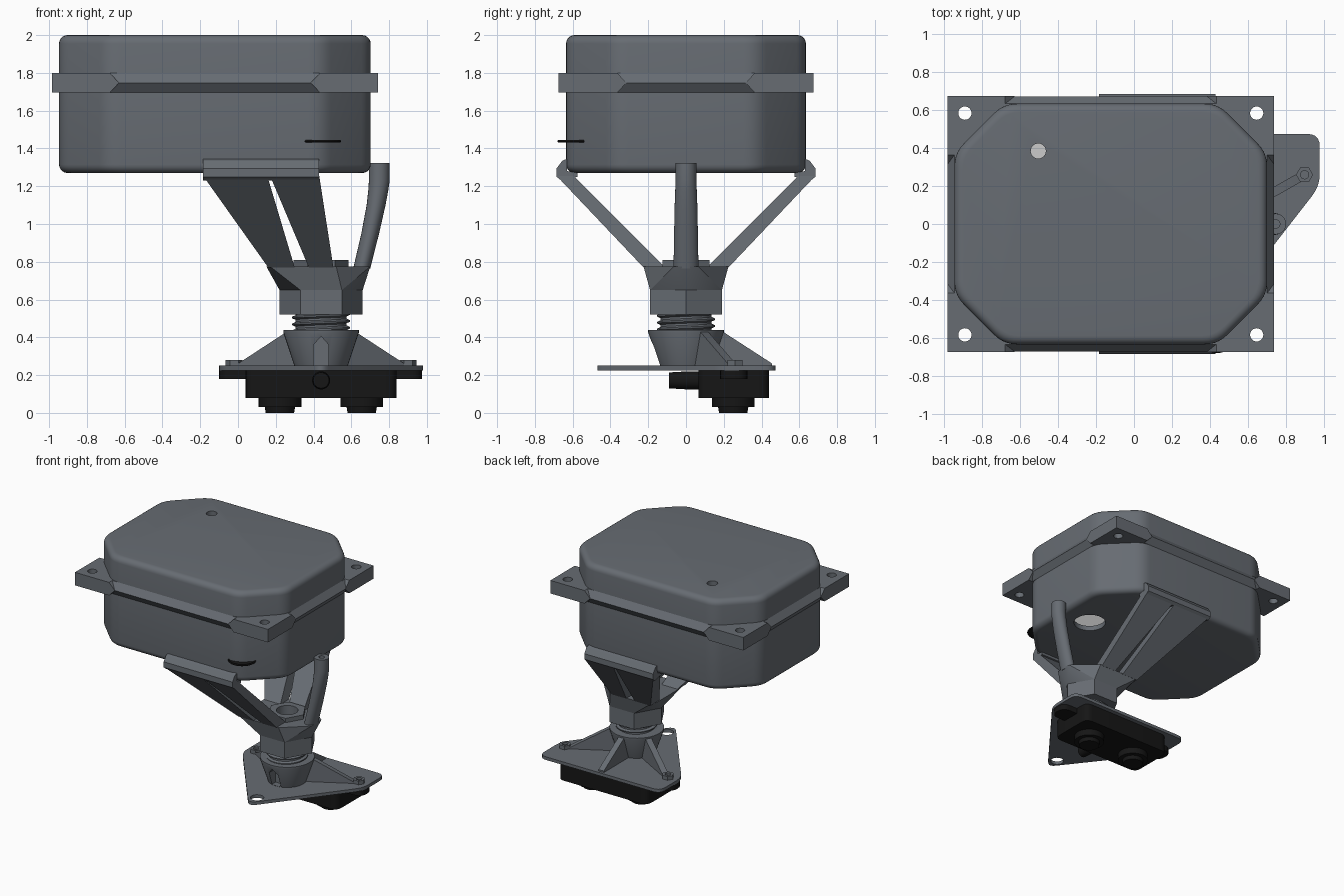
import bpy, bmesh, math
from mathutils import Vector, Matrix

if "Cube" in bpy.data.objects:
    bpy.data.objects.remove(bpy.data.objects["Cube"])

AX = 0.44        # x of the mount axis
BX = -0.1225     # x centre of the housing


def material(name, r, g, b):
    m = bpy.data.materials.new(name)
    m.diffuse_color = (r, g, b, 1)
    m.use_nodes = True
    m.node_tree.nodes["Principled BSDF"].inputs["Base Color"].default_value = m.diffuse_color
    return m


grey = material("grey_paint", 0.135, 0.15, 0.17)
light = material("light_lining", 0.75, 0.75, 0.73)
black = material("black_plastic", 0.008, 0.008, 0.008)


def finish(name, bm, mat=None):
    bmesh.ops.recalc_face_normals(bm, faces=bm.faces)
    me = bpy.data.meshes.new(name)
    bm.to_mesh(me)
    bm.free()
    ob = bpy.data.objects.new(name, me)
    bpy.context.collection.objects.link(ob)
    me.materials.append(mat or grey)
    return ob


def loft(name, rings, mat=None):
    bm = bmesh.new()
    vs = [[bm.verts.new(p) for p in r] for r in rings]
    n = len(vs[0])
    for a, b in zip(vs, vs[1:]):
        for i in range(n):
            bm.faces.new((a[i], a[(i + 1) % n], b[(i + 1) % n], b[i]))
    bm.faces.new(vs[0][::-1])
    bm.faces.new(vs[-1])
    return finish(name, bm, mat)


def prism(name, pts, lo, hi, axis='z', mat=None):
    """Extrude a 2D profile along an axis."""
    put = {'x': lambda a, b, t: (t, a, b), 'y': lambda a, b, t: (a, t, b),
           'z': lambda a, b, t: (a, b, t)}[axis]
    return loft(name, [[put(a, b, t) for a, b in pts] for t in (lo, hi)], mat)


def ellipse(cx, cy, rx, ry, z, seg):
    return [(cx + rx * math.cos(2 * math.pi * i / seg),
             cy + ry * math.sin(2 * math.pi * i / seg), z) for i in range(seg)]


def lathe(name, cx, cy, prof, seg=40, mat=None):
    """Stack of circles: prof is (radius, z) pairs."""
    return loft(name, [ellipse(cx, cy, r, r, z, seg) for r, z in prof], mat)


def cut(obs, cutter):
    for ob in obs:
        m = ob.modifiers.new("cut", 'BOOLEAN')
        m.object, m.operation, m.solver = cutter, 'DIFFERENCE', 'EXACT'
        bpy.context.view_layer.objects.active = ob
        bpy.ops.object.modifier_apply(modifier=m.name)
    bpy.data.objects.remove(cutter)


def octagon(d):
    """Housing outline inset by d."""
    hx, hy, c = 0.825 - d, 0.635 - d, 0.26 - 0.586 * d
    q = [(hx, hy - c), (hx - c, hy), (-hx + c, hy), (-hx, hy - c)]
    return [(BX + x, y) for x, y in q + [(-x, -y) for x, y in q]]


def rounded(pts, r, n=5):
    """Round the corners of a 2D polygon."""
    out = []
    for i, p in enumerate(pts):
        p, a, b = Vector(p), Vector(pts[i - 1]), Vector(pts[(i + 1) % len(pts)])
        s, e = p + (a - p).normalized() * r, p + (b - p).normalized() * r
        for k in range(n + 1):
            t = k / n
            out.append(tuple(s * (1 - t) ** 2 + p * 2 * t * (1 - t) + e * t * t))
    return out


def rect(x0, x1, y0, y1):
    return [(x0, y0), (x1, y0), (x1, y1), (x0, y1)]


# housing: hollow octagonal box with rounded rims
R = 0.045
arc = [(R * (1 - math.sin(a)), R * (1 - math.cos(a)))
       for a in [math.pi / 2 * i / 5 for i in range(6)]]
levels = [(d, 1.27 + h) for d, h in arc] + [(d, 2.0 - h) for d, h in arc[::-1]]
housing = loft("housing", [[(x, y, z) for x, y in rounded(octagon(d), 0.07)] for d, z in levels])
cut([housing], prism("cavity", octagon(0.045), 1.31, 1.96))
cut([housing], lathe("lid_hole", -0.505, 0.385, [(0.04, 1.9), (0.04, 2.1)], 24))
cut([housing], lathe("base_hole", AX, 0, [(0.12, 1.2), (0.12, 1.4)]))
housing.data.materials.clear()
housing.data.materials.append(grey)
housing.data.materials.append(light)
for p in housing.data.polygons:
    c = p.center
    p.material_index = int(abs(c.x - BX) < 0.785 and abs(c.y) < 0.595 and 1.305 < c.z < 1.965
                           and abs(c.x - BX) + abs(c.y) < 1.15)

# flange corners with pointed ends and screw holes
for sx in (-1, 1):
    for sy in (-1, 1):
        rings = []
        for z, d in ((1.695, 0), (1.7475, 0.05), (1.80, 0)):
            e, f = 0.557 - d, 0.365 - d
            q = [(e, 0.675), (0.8625, 0.675), (0.8625, f), (0.79, f), (0.79, 0.365),
                 (0.557, 0.6), (e, 0.6)]
            rings.append([(BX + sx * x, sy * y, z) for x, y in q])
        corner = loft("flange_corner", rings)
        cut([corner], lathe("screw_hole", BX + sx * 0.77, sy * 0.585,
                            [(0.035, 1.6), (0.035, 1.9)], 24))

# ridge around the joint between the corners
for s in (-1, 1):
    prism("side_ridge", [(s * 0.615, 1.80), (s * 0.635, 1.80), (s * 0.674, 1.7475),
                         (s * 0.635, 1.695), (s * 0.615, 1.695)], BX - 0.56, BX + 0.56, 'x')
    ex = lambda d: BX + s * d
    prism("end_ridge", [(ex(0.80), 1.80), (ex(0.825), 1.80), (ex(0.8615), 1.7475),
                        (ex(0.825), 1.695), (ex(0.80), 1.695)], -0.37, 0.37, 'y')

# wire loop through the front wall
loop = [ellipse(AX, -0.575, r, r, 1.438 + h, 32)
        for r, h in ((0.092, 0), (0.096, 0.007), (0.102, 0.007), (0.106, 0),
                     (0.102, -0.007), (0.096, -0.007), (0.092, 0))]
loft("wire_loop", loop, black)

# side brackets: pad hugging the box edge and two tapered legs
for s in (-1, 1):
    prism("bracket_pad", [(s * y, z) for y, z in (
        (0.63, 1.345), (0.655, 1.335), (0.685, 1.295), (0.685, 1.25), (0.66, 1.23),
        (0.575, 1.25), (0.575, 1.272), (0.63, 1.28))], -0.185, 0.43, 'x')
    for (a, b), (c, d) in (((0.16, 0.30), (-0.185, 0.155)), ((0.375, 0.505), (0.17, 0.43))):
        loft("bracket_leg", [[(x, s * y, z) for x, y in rect(x0, x1, y0, y1)]
                             for x0, x1, y0, y1, z in ((a, b, 0.11, 0.225, 0.77),
                                                       (c, d, 0.595, 0.685, 1.255))])

# end bracket: curved arm rising to a drilled boss
arm = loft("end_bracket", [ellipse(x, 0, rx, ry, z, 24) for x, rx, ry, z in (
    (0.655, 0.045, 0.066, 0.765), (0.70, 0.047, 0.063, 0.95), (0.731, 0.05, 0.06, 1.10),
    (0.743, 0.053, 0.057, 1.18), (0.748, 0.055, 0.055, 1.23), (0.748, 0.055, 0.055, 1.322))])
cut([arm], lathe("boss_hole", 0.748, 0, [(0.022, 1.26), (0.022, 1.4)], 16))

# hexagonal collar with a flared head under the brackets
hexa = [(0.66, 0), (0.55, 0.19), (0.33, 0.19), (0.22, 0), (0.33, -0.19), (0.55, -0.19)]
flare = [(0.70, -0.065), (0.70, 0.065), (0.52, 0.225), (0.17, 0.225),
         (0.15, 0.15), (0.15, -0.15), (0.17, -0.225), (0.52, -0.225)]
collar = prism("collar", hexa, 0.52, 0.65)
bm = bmesh.new()
for pts, z in ((hexa, 0.65), (flare, 0.775)):
    for x, y in pts:
        bm.verts.new((x, y, z))
bmesh.ops.convex_hull(bm, input=bm.verts)
head = finish("collar_head", bm)
nut = lathe("collar_nut", AX, 0, [(0.145, 0.74), (0.145, 0.81)], 6)
cut([head, nut], lathe("collar_bore", AX, 0, [(0.08, 0.67), (0.08, 0.9)], 32))

# threaded stem
lathe("stem", AX, 0, [(0.135, 0.42), (0.135, 0.54)])
coil = []
for i in range(141):
    a, z = 2 * math.pi * i / 40, 0.415 + 0.036 * i / 40
    coil.append([(AX + r * math.cos(a), r * math.sin(a), z + h)
                 for r, h in ((0.13, -0.015), (0.153, -0.004), (0.153, 0.004), (0.13, 0.015))])
loft("stem_thread", coil)

# inverted cone socket with a cable slot
socket = lathe("socket", AX, 0, [(0.14, 0.245), (0.20, 0.425), (0.20, 0.44)])
cut([socket], prism("slot", [(0.40, 0.252), (0.48, 0.252), (0.48, 0.36), (0.44, 0.405),
                             (0.40, 0.36)], -0.3, -0.09, 'y'))

# mounting plate
plate = prism("mounting_plate", rounded(
    [(0.98, 0.475), (-0.10, 0.475), (-0.10, 0.20), (AX, -0.495), (0.98, 0.20)], 0.065),
    0.225, 0.25)
cut([plate], lathe("plate_hole", AX, -0.385, [(0.05, 0.1), (0.05, 0.4)], 24))

# ribs from the socket to the plate edges
for ang, length in ((math.atan2(0.26, 0.46), 0.49), (math.pi - math.atan2(0.26, 0.46), 0.49),
                    (math.pi / 2, 0.455)):
    rib = prism("socket_rib", [(0.06, 0.245), (length, 0.245), (length, 0.262),
                               (0.195, 0.43), (0.06, 0.43)], -0.024, 0.024, 'y')
    rib.data.transform(Matrix.Translation((AX, 0, 0)) @ Matrix.Rotation(ang, 4, 'Z'))

# plate screws
for s in (-1, 1):
    bolt = lathe("plate_screw", AX + s * 0.46, 0.26, [(0.045, 0.24), (0.045, 0.28)], 6)
    cut([bolt], lathe("screw_socket", AX + s * 0.46, 0.26, [(0.022, 0.262), (0.022, 0.3)], 16))

# black sensor unit under the plate
prism("sensor_body", rounded(rect(0.04, 0.84, 0.065, 0.44), 0.06), 0.08, 0.225, 'z', black)
prism("sensor_ears", rounded(rect(-0.10, 0.975, 0.18, 0.325), 0.07), 0.18, 0.225, 'z', black)
for x in (0.222, 0.655):
    lathe("sensor_foot", x, 0.25, [(0.113, 0.09), (0.113, 0.03), (0.08, 0.03), (0.075, 0.0)],
          32, black)
gland = lathe("cable_gland", 0, 0, [(0.042, -0.16), (0.048, -0.06), (0.048, 0.0)], 24, black)
gland.data.transform(Matrix.Translation((AX, 0.07, 0.172)) @ Matrix.Rotation(-math.pi / 2, 4, 'X'))

# smooth the round parts, keep edges crisp
bpy.ops.object.select_all(action='SELECT')
bpy.ops.object.shade_smooth_by_angle()
